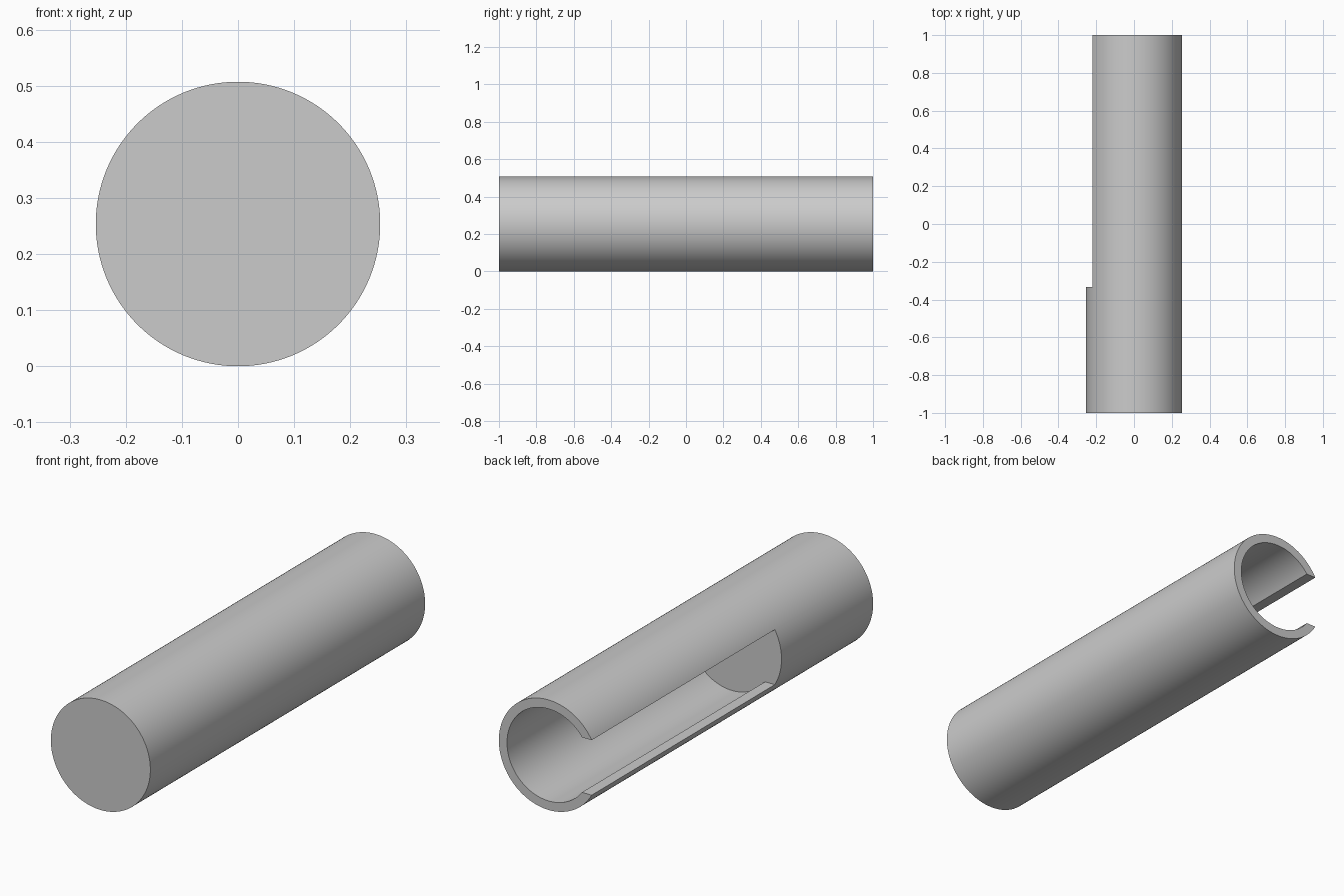
import bpy
import bmesh
from math import asin, cos, pi, radians, sin

if "Cube" in bpy.data.objects:
    bpy.data.objects.remove(bpy.data.objects["Cube"], do_unlink=True)

OUTER, INNER = 0.2535, 0.212
SLOT_HALF = OUTER / 2      # half height of the side slot
BORE_END = -0.333          # bore and slot run from here to the open back


def arc(radius, start, end, steps):
    return [(radius * cos(start + (end - start) * i / steps),
             radius * sin(start + (end - start) * i / steps)) for i in range(steps + 1)]


def extrude_profile(name, profile, y0, y1):
    """Extrude an x/z outline along y into a closed solid."""
    bm = bmesh.new()
    face = bm.faces.new([bm.verts.new((x, y0, z + OUTER)) for x, z in profile])
    ext = bmesh.ops.extrude_face_region(bm, geom=[face])
    verts = [v for v in ext["geom"] if isinstance(v, bmesh.types.BMVert)]
    bmesh.ops.translate(bm, verts=verts, vec=(0, y1 - y0, 0))
    bmesh.ops.recalc_face_normals(bm, faces=bm.faces[:])
    mesh = bpy.data.meshes.new(name)
    bm.to_mesh(mesh)
    bm.free()
    obj = bpy.data.objects.new(name, mesh)
    bpy.context.collection.objects.link(obj)
    return obj


# Grey material
grey = bpy.data.materials.new("plain grey")
grey.use_nodes = True
colour = (0.6, 0.6, 0.6, 1)
grey.diffuse_color = colour
grey.node_tree.nodes["Principled BSDF"].inputs["Base Color"].default_value = colour

# Solid round bar
tube = extrude_profile("slotted_tube", arc(OUTER, 0, 2 * pi, 128)[:-1], -1, 1)
tube.data.materials.append(grey)

# Keyhole cutter: round bore joined to a parallel-sided slot on the right side
half_angle = asin(SLOT_HALF / INNER)
keyhole = arc(INNER, -pi + half_angle, pi - half_angle, 110)
keyhole += [(-2 * OUTER, SLOT_HALF), (-2 * OUTER, -SLOT_HALF)]
cutter = extrude_profile("bore_cutter", keyhole, BORE_END, 1.2)
cutter.data.materials.append(grey)
cutter.hide_render = True

# Cut the bore and slot, then discard the cutter
cut = tube.modifiers.new("bore", "BOOLEAN")
cut.operation = "DIFFERENCE"
cut.solver = "EXACT"
cut.object = cutter
bpy.ops.object.select_all(action="DESELECT")
bpy.context.view_layer.objects.active = tube
tube.select_set(True)
bpy.ops.object.modifier_apply(modifier=cut.name)
bpy.data.objects.remove(cutter, do_unlink=True)

# Smooth round walls with crisp rims
bpy.ops.object.shade_smooth_by_angle(angle=radians(30))
